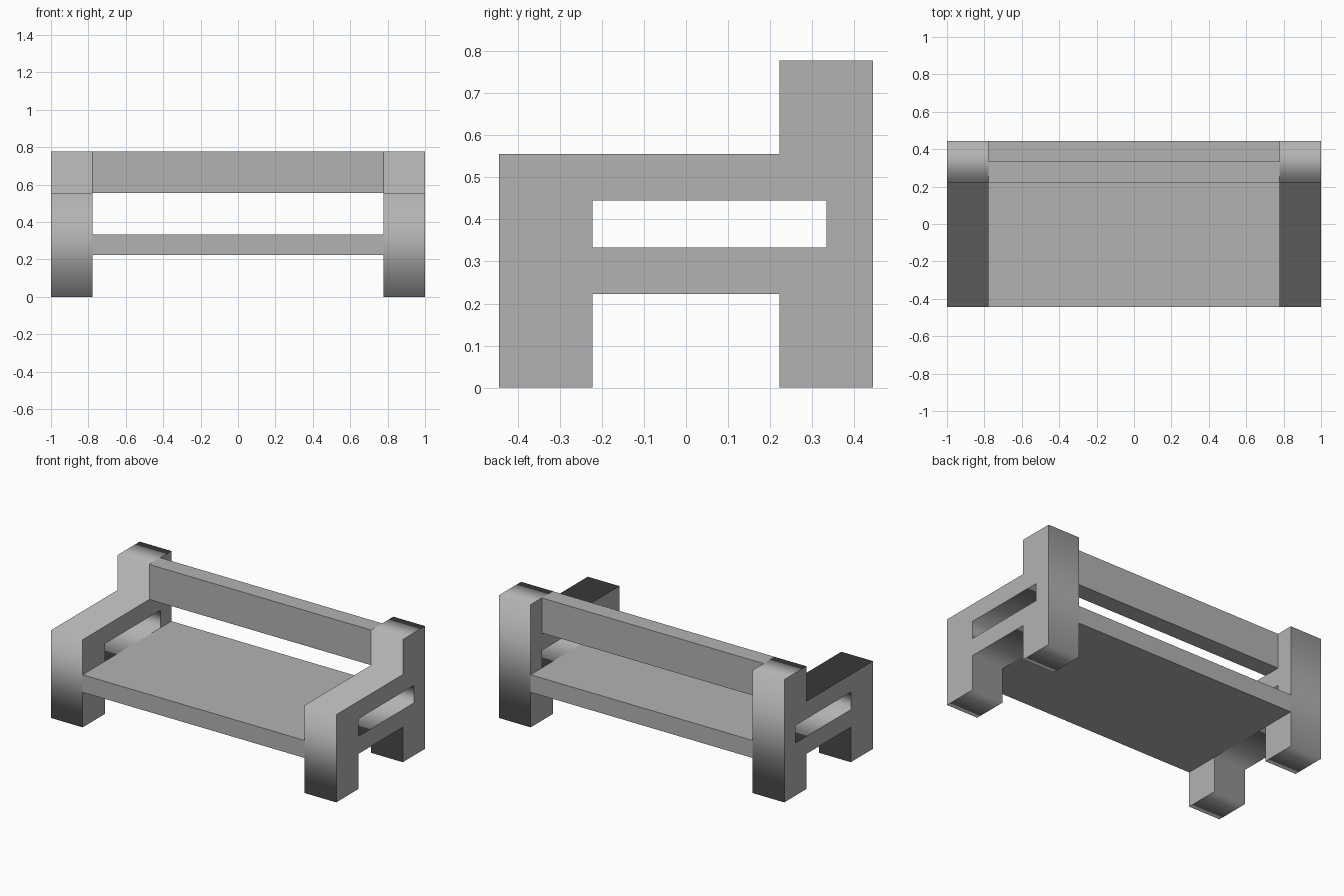
import bpy
import bmesh
from math import radians
from mathutils import Matrix

cube = bpy.data.objects.get("Cube")
if cube:
    bpy.data.objects.remove(cube, do_unlink=True)

U = 1 / 9  # building module: the bench is 18 modules long

grey = bpy.data.materials.new("plain grey")
grey.use_nodes = True
colour = (0.45, 0.45, 0.45, 1)
grey.diffuse_color = colour
grey.node_tree.nodes["Principled BSDF"].inputs["Base Color"].default_value = colour


def link(name, data):
    obj = bpy.data.objects.new(name, data)
    bpy.context.collection.objects.link(obj)
    data.materials.append(grey)
    return obj


def box(name, low, high):
    """Box between two corners given in modules."""
    bm = bmesh.new()
    bmesh.ops.create_cube(bm, size=1)
    size = [(b - a) * U for a, b in zip(low, high)]
    centre = [(a + b) / 2 * U for a, b in zip(low, high)]
    bm.transform(Matrix.Translation(centre) @ Matrix.Diagonal((*size, 1)))
    mesh = bpy.data.meshes.new(name)
    bm.to_mesh(mesh)
    bm.free()
    return link(name, mesh)


def side_frame(name, x):
    """Side profile with an arm slot, extruded across the width of the posts."""
    outline = [(-4, 0), (-2, 0), (-2, 2), (2, 2), (2, 0), (4, 0),
               (4, 7), (2, 7), (2, 5), (-4, 5)]
    slot = [(-2, 3), (-2, 4), (3, 4), (3, 3)]
    curve = bpy.data.curves.new(name, "CURVE")
    curve.dimensions = "2D"
    curve.fill_mode = "BOTH"
    curve.extrude = U
    for loop in (outline, slot):
        spline = curve.splines.new("POLY")
        spline.points.add(len(loop) - 1)
        for point, (y, z) in zip(spline.points, loop):
            point.co = (y * U, z * U, 0, 1)
        spline.use_cyclic_u = True
    obj = link(name, curve)
    obj.location.x = x * U
    obj.rotation_euler = (radians(90), 0, radians(90))
    bpy.ops.object.select_all(action="DESELECT")
    obj.select_set(True)
    bpy.context.view_layer.objects.active = obj
    bpy.ops.object.convert(target="MESH")
    # Weld the caps to the walls so the frame is one clean solid
    mesh = bpy.context.object.data
    bm = bmesh.new()
    bm.from_mesh(mesh)
    bmesh.ops.remove_doubles(bm, verts=bm.verts, dist=0.0001)
    bmesh.ops.recalc_face_normals(bm, faces=bm.faces)
    bm.to_mesh(mesh)
    bm.free()


# Side frames: legs, arm rest and back post in one piece
side_frame("left_side_frame", 8)
side_frame("right_side_frame", -8)

# Seat and back rail span between the frames
box("seat", (-7, -4, 2), (7, 4, 3))
box("back_rail", (-7, 2, 5), (7, 3, 7))
